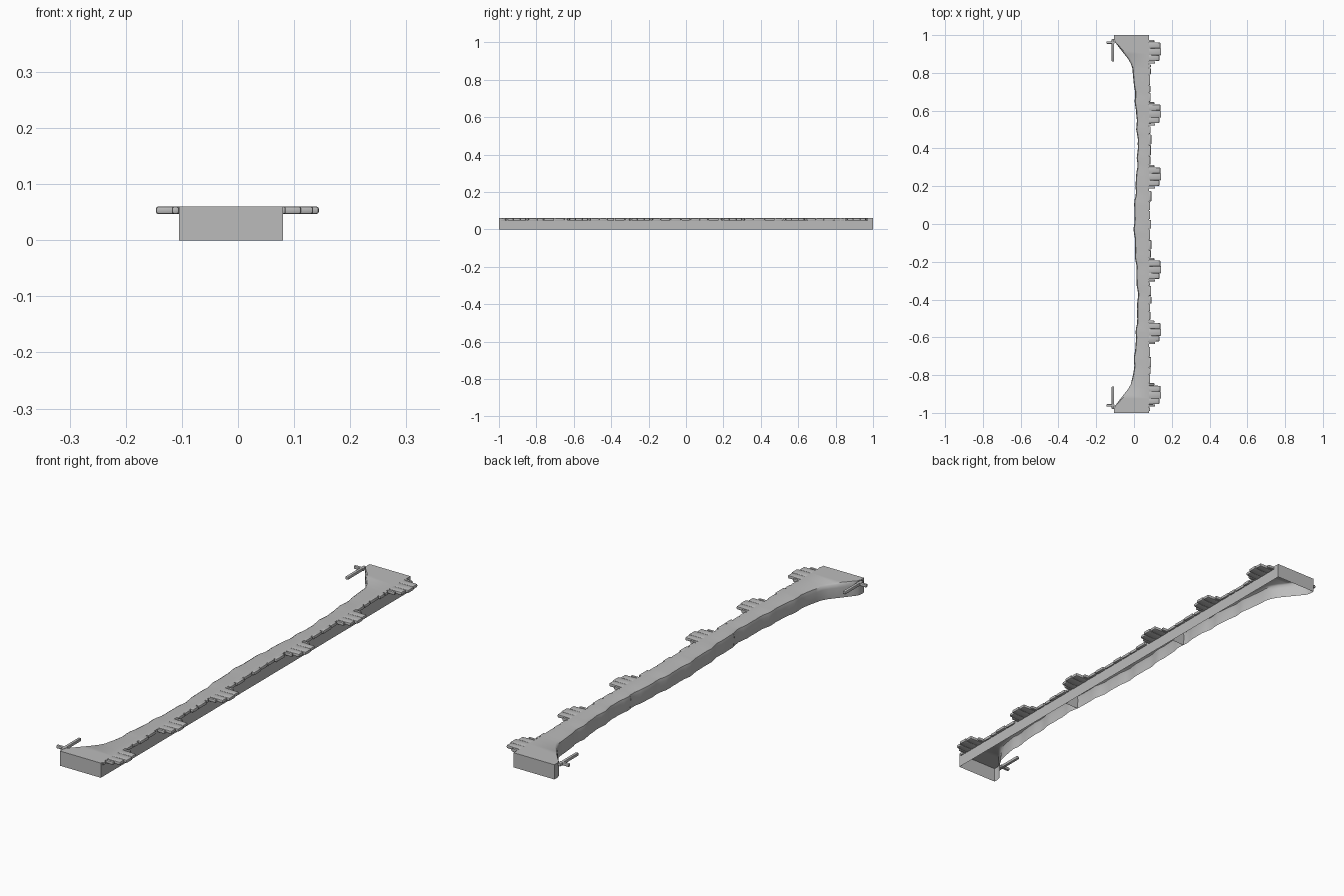
import bpy, bmesh, math, random
from mathutils import Vector

random.seed(4)
if "Cube" in bpy.data.objects:
    bpy.data.objects.remove(bpy.data.objects["Cube"])

grey = bpy.data.materials.new("stone_grey")
grey.use_nodes = True
colour = (0.5, 0.5, 0.5, 1)
grey.diffuse_color = colour
grey.node_tree.nodes["Principled BSDF"].inputs["Base Color"].default_value = colour

TOP, LOW, FRONT = 0.06, 0.047, 0.08


def finish(name, bm):
    bmesh.ops.recalc_face_normals(bm, faces=bm.faces[:])
    mesh = bpy.data.meshes.new(name)
    bm.to_mesh(mesh)
    bm.free()
    mesh.materials.append(grey)
    obj = bpy.data.objects.new(name, mesh)
    bpy.context.collection.objects.link(obj)
    bpy.ops.object.select_all(action='DESELECT')
    obj.select_set(True)
    bpy.context.view_layer.objects.active = obj
    bpy.ops.object.shade_smooth_by_angle(angle=math.radians(40))
    return obj


# Worn edge of the ledge: distance along the length, and its x
EDGE = [(0, 0.0), (0.1, 0.003), (0.25, 0.012), (0.4, 0.02), (0.55, 0.013),
        (0.7, 0.003), (0.8, -0.005), (0.86, -0.02), (0.9, -0.052),
        (0.94, -0.083), (0.965, -0.102), (0.98, -0.105), (1, -0.105)]


def edge_x(y):
    a = abs(y)
    for (y0, x0), (y1, x1) in zip(EDGE, EDGE[1:]):
        if a <= y1:
            wave = 0.0025 * math.sin(y * 47) + 0.0015 * math.sin(y * 83 + 1)
            return x0 + (x1 - x0) * (a - y0) / (y1 - y0) + (wave if a < 0.85 else 0)
    return EDGE[-1][1]


def section(y):
    e = edge_x(y)
    r = min(1, max(0, (0.98 - abs(y)) / 0.08))
    return [(FRONT, y, 0), (FRONT, y, TOP), (e + 0.012 * r, y, TOP),
            (e + 0.004 * r, y, TOP - 0.005), (e, y, TOP - 0.018), (e + 0.003 * r, y, 0)]


# Ledge: open underneath, closed at both ends
bm = bmesh.new()
steps = sorted({round(-1 + i / 40, 3) for i in range(81)} | {-0.965, 0.965, -0.98, 0.98})
rows = [[bm.verts.new(p) for p in section(y)] for y in steps]
for a, b in zip(rows, rows[1:]):
    for i in range(len(a) - 1):
        bm.faces.new((a[i], a[i + 1], b[i + 1], b[i]))
bm.faces.new(rows[0])
bm.faces.new(rows[-1])
finish("ledge", bm)

# Inner walls where the three lengths meet
for side, y in (("front", -1 / 3), ("back", 1 / 3)):
    bm = bmesh.new()
    bm.faces.new([bm.verts.new(p) for p in section(y)])
    finish(side + "_inner_wall", bm)


def add_bar(bm, x0, x1, y0, y1, taper=0.0, z0=LOW, z1=TOP):
    """Slab with softened edges, its outer end narrowed by taper."""
    part = bmesh.new()
    bmesh.ops.create_cube(part, size=1)
    for v in part.verts:
        y = (y0 + y1) / 2 + v.co.y * (y1 - y0) * (1 - (taper if v.co.x > 0 else 0))
        v.co = Vector(((x0 + x1) / 2 + v.co.x * (x1 - x0), y,
                       (z0 + z1) / 2 + v.co.z * (z1 - z0)))
    size = min(x1 - x0, y1 - y0, z1 - z0)
    bmesh.ops.bevel(part, geom=part.edges[:], offset=size * 0.3, segments=2,
                    profile=0.5, affect='EDGES')
    mesh = bpy.data.meshes.new("part")
    part.to_mesh(mesh)
    part.free()
    bm.from_mesh(mesh)
    bpy.data.meshes.remove(mesh)


# Projecting stone groups along the front edge
centres = [-0.905, -0.573, -0.242, 0.25, 0.583, 0.912]
for n, c in enumerate(centres):
    bm = bmesh.new()
    add_bar(bm, 0.076, 0.134, c - 0.05, c - 0.017, 0.1)
    add_bar(bm, 0.076, 0.144, c - 0.019, c + 0.019)
    add_bar(bm, 0.076, 0.14, c + 0.017, c + 0.05, 0.1)
    add_bar(bm, 0.076, 0.112, c - 0.062, c - 0.051)
    add_bar(bm, 0.076, 0.108, c + 0.051, c + 0.062)
    finish("projecting_stones_%d" % (n + 1), bm)

# Small edging stones between the groups
bm = bmesh.new()
stops = [-1.06] + centres + [1.06]
for a, b in zip(stops, stops[1:]):
    y, end = max(a + 0.064, -0.99), min(b - 0.064, 0.99)
    while end - y > 0.015:
        length = min(random.uniform(0.035, 0.06), end - y)
        add_bar(bm, 0.074, random.uniform(0.084, 0.093), y, y + length - 0.003)
        y += length
finish("edging_stones", bm)

# Crossed stones at the two rear corners
for side, s in (("front", -1), ("back", 1)):
    bm = bmesh.new()
    ends = sorted((s * 0.86, s * 0.98))
    add_bar(bm, -0.118, -0.105, ends[0], ends[1])
    add_bar(bm, -0.146, -0.102, s * 0.96 - 0.006, s * 0.96 + 0.006)
    finish(side + "_corner_stones", bm)
